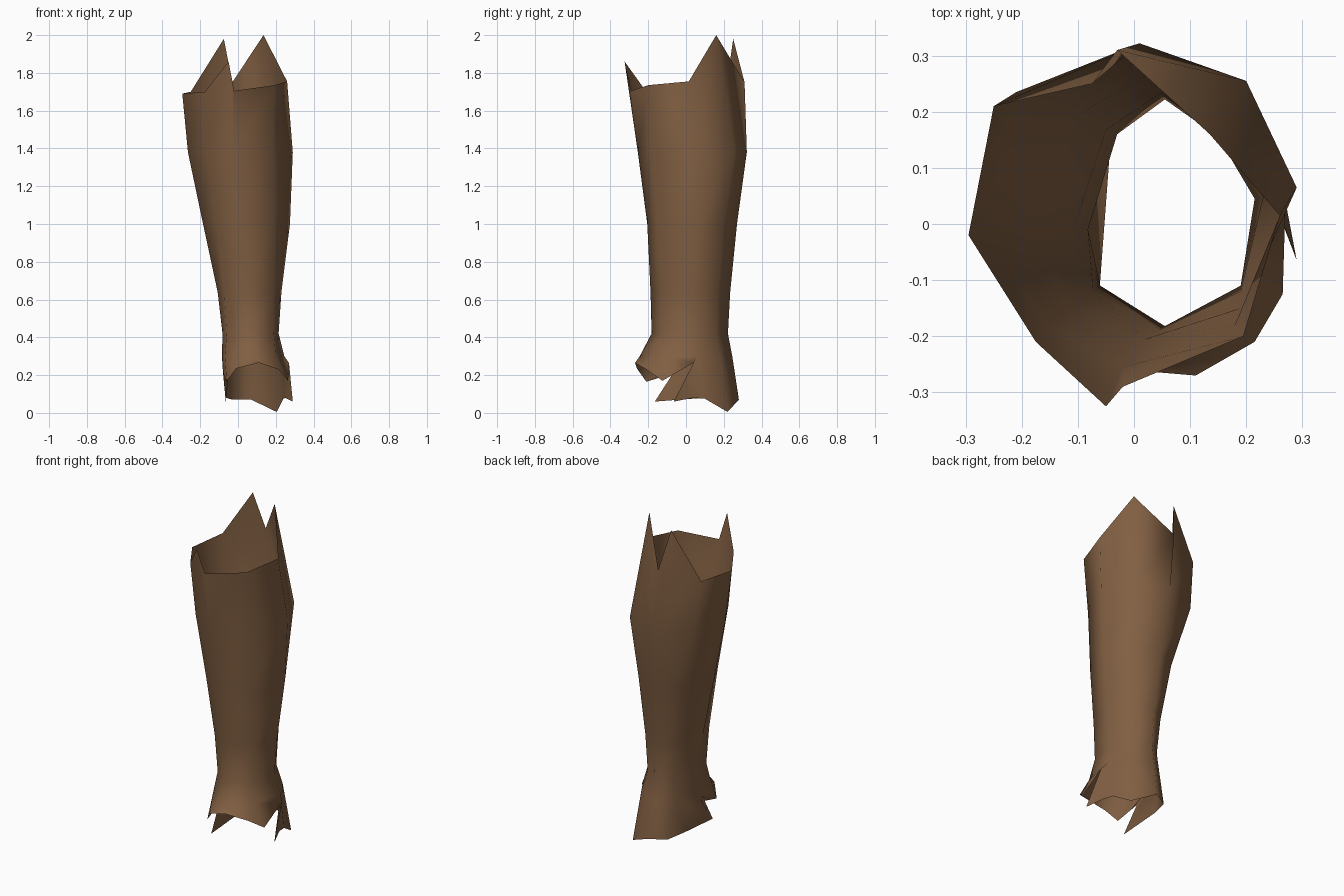
import bpy, bmesh

if "Cube" in bpy.data.objects:
    bpy.data.objects.remove(bpy.data.objects["Cube"])

# Cross-sections, counter-clockwise from +x, eight corners each
ANKLE_FLARE = [(.245, .06), (.175, .18), (.06, .245), (-.04, .17),
               (-.085, -.01), (-.07, -.14), (.06, -.245), (.2, -.15)]
ANKLE = [(.215, .045), (.15, .155), (.055, .222), (-.03, .16),
         (-.082, -.01), (-.06, -.11), (.055, -.182), (.19, -.11)]
SHIN = [(.275, .06), (.18, .2), (.03, .27), (-.11, .19),
        (-.185, -.005), (-.11, -.15), (.02, -.205), (.19, -.15)]
CALF = [(.29, .065), (.2, .255), (.01, .322), (-.21, .235),
        (-.265, 0), (-.16, -.18), (-.02, -.255), (.18, -.18)]

# Torn edges: x, y, z and the corner each point hangs from
TOP_EDGE = [(.26, .015, 1.755, 0), (.135, .16, 2, 1), (-.03, .31, 1.75, 2),
            (-.075, .25, 1.98, 2), (-.25, .21, 1.7, 3), (-.295, -.02, 1.69, 4),
            (-.175, -.21, 1.7, 5), (-.05, -.325, 1.86, 6),
            (-.02, -.29, 1.705, 6), (.195, -.2, 1.735, 7)]
BOTTOM_EDGE = [(.27, .04, .265, 0), (.29, -.065, .06, 0), (.25, .04, .08, 0),
               (.24, .1, .075, 1), (.205, .22, .005, 1), (.07, .28, .07, 2),
               (-.03, .22, .07, 3), (-.065, .1, .08, 3), (-.065, -.165, .06, 4),
               (-.08, -.03, .22, 4), (-.06, -.21, .165, 5), (-.01, -.26, .235, 6),
               (.11, -.27, .265, 6), (.215, -.21, .23, 7), (.265, -.125, .17, 7)]


def mix(a, b, t):
    return [(p[0] + (q[0] - p[0]) * t, p[1] + (q[1] - p[1]) * t) for p, q in zip(a, b)]


def add_ring(bm, outline, z):
    return [bm.verts.new((x, y, z)) for x, y in outline]


def add_torn_edge(bm, ring, edge, up):
    """Fan triangles from the ring corners out to the ragged edge."""
    verts = [bm.verts.new(p[:3]) for p in edge]

    def face(*corners):
        bm.faces.new(corners if up else corners[::-1])

    for i, v in enumerate(verts):
        j = (i + 1) % len(verts)
        a, b = ring[edge[i][3]], ring[edge[j][3]]
        face(a, verts[j], v)
        if a != b:
            face(a, b, verts[j])


bm = bmesh.new()

# Tube wall
sections = [(ANKLE_FLARE, .3), (ANKLE, .42), (mix(ANKLE, SHIN, .25), .64),
            (SHIN, 1.0), (CALF, 1.38)]
rings = [add_ring(bm, outline, z) for outline, z in sections]
for low, high in zip(rings, rings[1:]):
    for i in range(8):
        j = (i + 1) % 8
        bm.faces.new((low[i], low[j], high[j], high[i]))

# Ragged ends
add_torn_edge(bm, rings[-1], TOP_EDGE, True)
add_torn_edge(bm, rings[0], BOTTOM_EDGE, False)

for f in bm.faces:
    f.smooth = True
mesh = bpy.data.meshes.new("torn_leg_sleeve")
bm.to_mesh(mesh)
bm.free()

leather = bpy.data.materials.new("brown_leather")
leather.diffuse_color = (.22, .115, .055, 1)
leather.use_nodes = True
leather.node_tree.nodes["Principled BSDF"].inputs["Base Color"].default_value = leather.diffuse_color
mesh.materials.append(leather)
sleeve = bpy.data.objects.new("torn_leg_sleeve", mesh)
bpy.context.collection.objects.link(sleeve)
